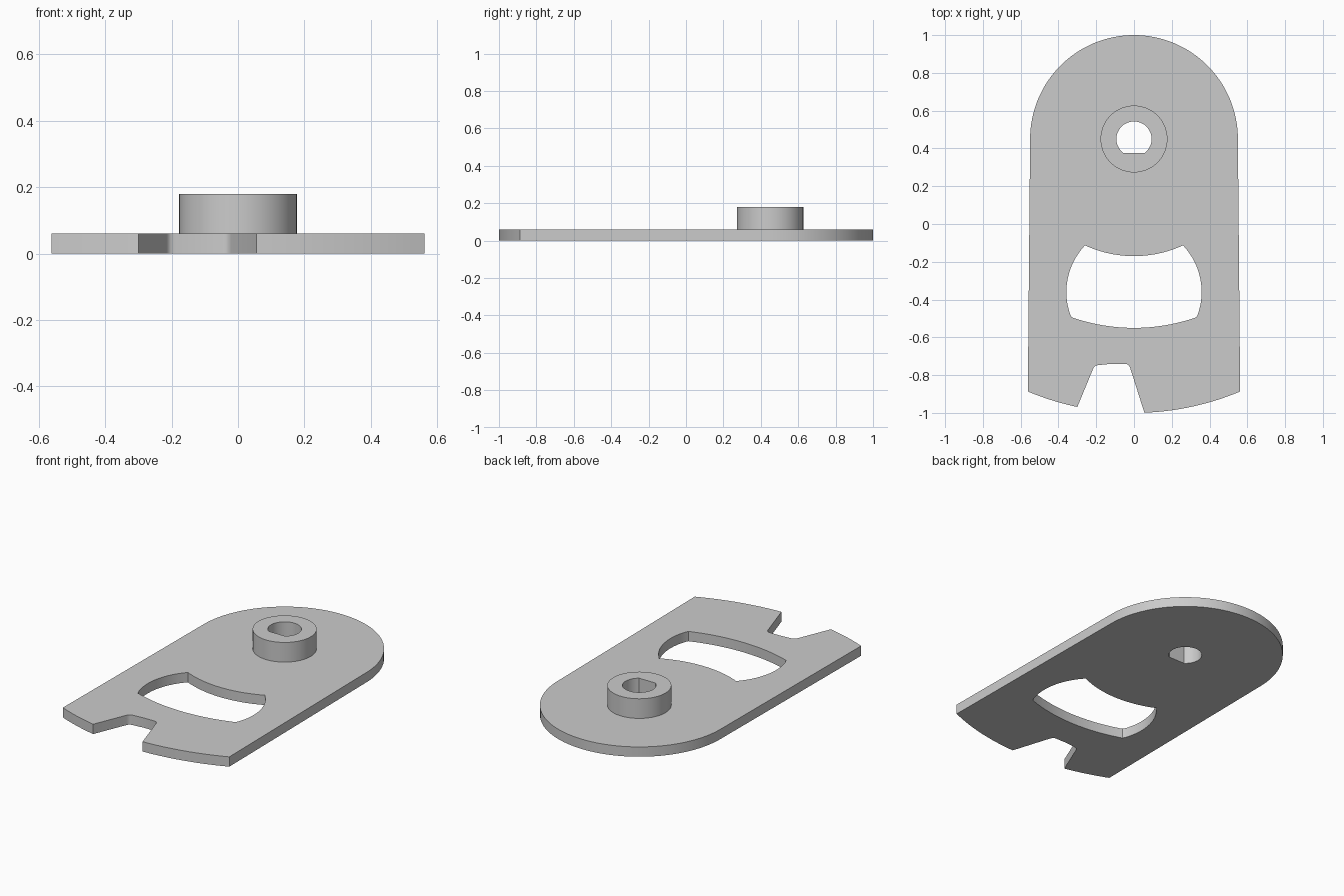
import bpy, bmesh, math

if "Cube" in bpy.data.objects:
    bpy.data.objects.remove(bpy.data.objects["Cube"])

PIVOT = 0.45                      # y of the boss axis; most arcs share this centre
PLATE_TOP, BOSS_TOP = 0.06, 0.18

grey = bpy.data.materials.new("light grey")
grey.diffuse_color = (0.6, 0.6, 0.6, 1)
grey.use_nodes = True
grey.node_tree.nodes["Principled BSDF"].inputs["Base Color"].default_value = grey.diffuse_color


def arc(cx, cy, r, a0, a1, n):
    """Points on a circle between two angles in radians, both ends included."""
    return [(cx + r * math.cos(a0 + (a1 - a0) * i / n),
             cy + r * math.sin(a0 + (a1 - a0) * i / n)) for i in range(n + 1)]


def low_arc(r, x0, x1, n=16):
    """Lower part of a circle about the boss axis, from x0 to x1."""
    return arc(0, PIVOT, r, -math.acos(x0 / r), -math.acos(x1 / r), n)


def extrude_loops(name, loops, z0, z1, open_base=False):
    """Fill an outline with holes, then extrude it upwards."""
    bm = bmesh.new()
    for pts in loops:
        vs = [bm.verts.new((x, y, z0)) for x, y in pts]
        for a, b in zip(vs, vs[1:] + vs[:1]):
            bm.edges.new((a, b))
    bmesh.ops.triangle_fill(bm, edges=bm.edges[:], use_beauty=True, normal=(0, 0, 1))
    base = bm.faces[:]
    ext = bmesh.ops.extrude_face_region(bm, geom=base, use_keep_orig=True)
    top = [g for g in ext["geom"] if isinstance(g, bmesh.types.BMVert)]
    bmesh.ops.translate(bm, verts=top, vec=(0, 0, z1 - z0))
    bmesh.ops.recalc_face_normals(bm, faces=bm.faces[:])
    if open_base:
        low = [f for f in bm.faces if all(v.co.z < z0 + 1e-5 for v in f.verts)]
        bmesh.ops.delete(bm, geom=low, context='FACES_ONLY')
    me = bpy.data.meshes.new(name)
    bm.to_mesh(me)
    bm.free()
    me.materials.append(grey)
    ob = bpy.data.objects.new(name, me)
    bpy.context.collection.objects.link(ob)
    bpy.ops.object.select_all(action='DESELECT')
    ob.select_set(True)
    bpy.context.view_layer.objects.active = ob
    bpy.ops.object.shade_smooth_by_angle(angle=math.radians(30))
    return ob


# Outline: round head, slightly flared sides, curved foot with a notch
notch = [(-0.217, -0.768), (-0.211, -0.757), (-0.203, -0.750), (-0.19, -0.747),
         (-0.115, -0.740), (-0.045, -0.740), (-0.034, -0.743),
         (-0.026, -0.750), (-0.021, -0.760)]
outline = (arc(0, PIVOT, 0.55, 0, math.pi, 64)
           + low_arc(1.45, -0.562, -0.30) + notch + low_arc(1.45, 0.055, 0.562))

# Window: two arcs about the boss axis joined by bulging sides
side = arc(0, -0.36, 0.358, math.atan2(-0.134, 0.33), math.atan2(0.247, 0.26), 20)[1:-1]
window = (low_arc(1.0, -0.33, 0.33, 24) + side
          + low_arc(0.62, 0.26, -0.26, 24) + [(-x, y) for x, y in reversed(side)])

# D-shaped bore with its flat towards the front
flat = math.asin(-0.075 / 0.093)
bore = arc(0, PIVOT, 0.093, flat, math.pi - flat, 40)

extrude_loops("plate", [outline, window, bore], 0, PLATE_TOP)

# Boss around the bore
rim = arc(0, PIVOT, 0.177, 0, 2 * math.pi, 64)[:-1]
extrude_loops("boss", [rim, bore], PLATE_TOP, BOSS_TOP, open_base=True)
